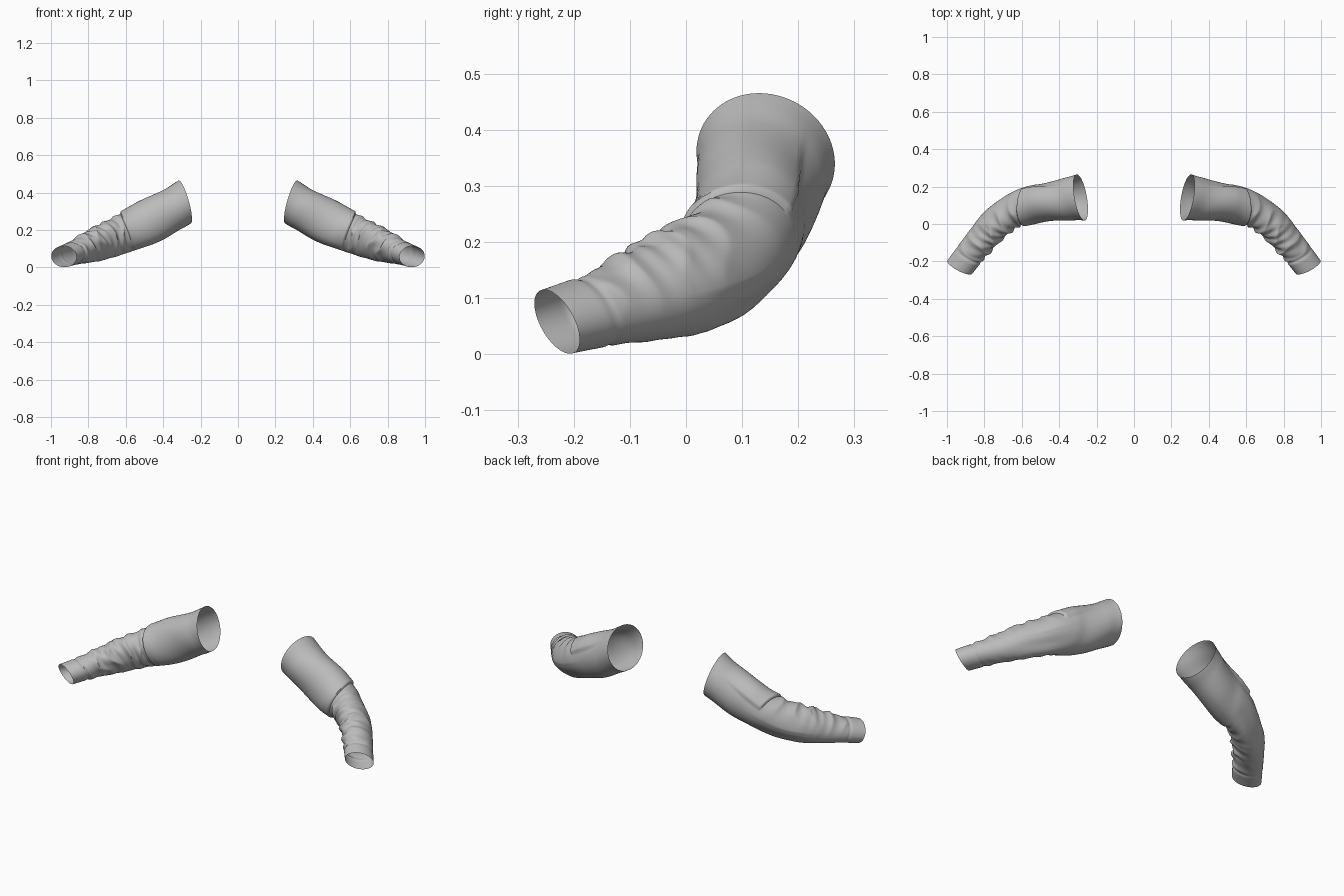
import bpy, bmesh, math
from mathutils import Vector

if "Cube" in bpy.data.objects:
    bpy.data.objects.remove(bpy.data.objects["Cube"])

# Sleeve stations: centre, half-width vector (towards the back), half-height vector (up)
STATIONS = [
    ((.285, .142, .350), (.025, .122, .006), (.030, -.018, .115)),
    ((.360, .133, .303), (.022, .108, .002), (.040, -.012, .109)),
    ((.460, .122, .248), (.022, .098, .000), (.046, -.008, .103)),
    ((.570, .100, .198), (.032, .092, -.005), (.042, -.010, .098)),
    ((.660, .063, .160), (.048, .074, -.018), (.038, -.022, .092)),
    ((.740, .003, .132), (.062, .060, -.018), (.028, -.028, .086)),
    ((.808, -.072, .105), (.065, .046, -.012), (.018, -.028, .074)),
    ((.868, -.148, .081), (.067, .038, -.004), (.008, -.024, .063)),
    ((.931, -.230, .058), (.067, .033, .000), (.003, -.023, .057)),
]
RINGS, SIDES = 168, 80
HEM, CUFF = 3.2, 7.2          # station positions of the overlapping hem and the cuff seam


def spline(p0, p1, p2, p3, t):
    return 0.5 * (2 * p1 + (p2 - p0) * t + (2 * p0 - 5 * p1 + 4 * p2 - p3) * t * t
                  + (3 * p1 - p0 - 3 * p2 + p3) * t ** 3)


def station(s):
    i = min(int(s), len(STATIONS) - 2)
    ids = [max(0, min(len(STATIONS) - 1, i + k)) for k in (-1, 0, 1, 2)]
    return [spline(*[Vector(STATIONS[j][c]) for j in ids], s - i) for c in range(3)]


def smooth(a, b, x):
    t = max(0, min(1, (x - a) / (b - a)))
    return t * t * (3 - 2 * t)


def bell(x, mid, width):
    return math.exp(-((x - mid) / width) ** 2)


def slant(s, a):
    """Tilts the rings near the hem so that they run along it."""
    return 0.4 * math.cos(a - math.radians(190)) * smooth(1.4, HEM, s) * (1 - smooth(HEM, 5, s))


def relief(s, deg):
    """Cloth folds as an outward offset; 0 = back, 90 = top, 180 = front."""
    a = math.radians(deg)
    inner = (0.5 + 0.5 * math.cos(a - math.radians(145))) ** 1.2
    # overlapping upper layer with a free edge along the back
    cover = smooth(30, 38, deg + 5 * (s - 2)) * (1 - smooth(215, 270, deg))
    d = 0.011 * cover * smooth(0.3, 2.4, s) * (1 - smooth(HEM - .02, HEM + .03, s))
    # gathered folds on the inside of the bend
    zone = smooth(HEM, HEM + .4, s) * (1 - smooth(CUFF - .25, CUFF, s))
    p = 7.0 * s + 1.7 * math.sin(2 * a + s) + 1.1 * math.sin(3 * a - 1.7 * s)
    q = 11.5 * s - 2.2 * math.sin(a + 0.6) + 1.4 * math.sin(2.3 * s)
    d += zone * inner * (0.008 * (1 - 1.6 * abs(math.sin(p / 2))) + 0.003 * math.sin(q))
    # soft drape of the upper part
    d += 0.003 * math.sin(2.2 * s + 2 * a) * smooth(.2, 1, s) * (1 - smooth(2.4, 3.1, s))
    # flatter outer side and fuller underside around the elbow
    d -= 0.016 * bell(deg, 318, 30) * bell(s, 4.2, 1.1)
    d += 0.007 * bell(deg, 262, 28) * bell(s, 5.4, 1.2)
    # cuff seam
    d -= 0.005 * bell(s, CUFF, .07) * (0.4 + inner)
    return d


def make_sleeve(name, side, mat):
    bm = bmesh.new()
    rings = []
    for r in range(RINGS + 1):
        s = (len(STATIONS) - 1) * r / RINGS
        ring = []
        for k in range(SIDES):
            deg = 360 * k / SIDES
            a = math.radians(deg)
            c, u, v = station(s + slant(s, a))
            out = u * math.cos(a) + v * math.sin(a)
            p = c + out + out.normalized() * relief(s, deg)
            ring.append(bm.verts.new((side * p.x, p.y, max(p.z, 0))))
        rings.append(ring)
    for r0, r1 in zip(rings, rings[1:]):
        for k in range(SIDES):
            n = (k + 1) % SIDES
            bm.faces.new((r0[k], r0[n], r1[n], r1[k]))
    bmesh.ops.recalc_face_normals(bm, faces=bm.faces)
    # make sure the open tube faces outward
    bm.faces.ensure_lookup_table()
    if bm.faces[SIDES * 2 + SIDES // 4].normal.z < 0:
        bmesh.ops.reverse_faces(bm, faces=bm.faces)
    me = bpy.data.meshes.new(name)
    bm.to_mesh(me)
    bm.free()
    me.materials.append(mat)
    ob = bpy.data.objects.new(name, me)
    bpy.context.collection.objects.link(ob)
    bpy.context.view_layer.objects.active = ob
    ob.select_set(True)
    bpy.ops.object.shade_smooth_by_angle(angle=math.radians(50))
    ob.select_set(False)


cloth = bpy.data.materials.new("grey_cloth")
cloth.diffuse_color = (.5, .5, .5, 1)
cloth.use_nodes = True
cloth.node_tree.nodes["Principled BSDF"].inputs["Base Color"].default_value = cloth.diffuse_color
make_sleeve("right_sleeve", 1, cloth)
make_sleeve("left_sleeve", -1, cloth)
